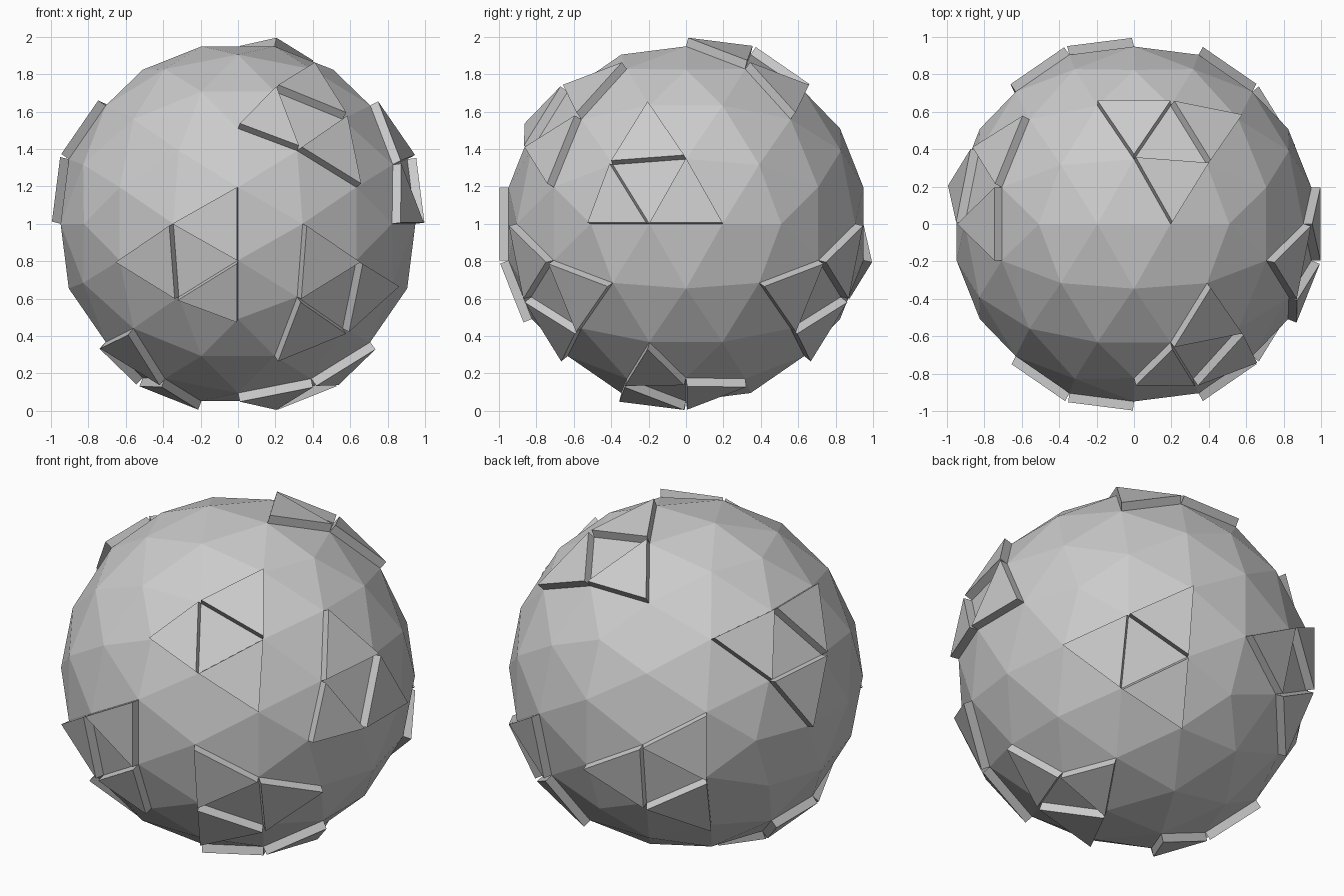
import bpy, bmesh
from itertools import combinations
from mathutils import Vector

if "Cube" in bpy.data.objects:
    bpy.data.objects.remove(bpy.data.objects["Cube"])

R = 0.9685      # radius of the faceted ball
T = 0.0487      # how far each plate stands out
PHI = (1 + 5 ** 0.5) / 2

# Icosahedron corners with its two-fold axes on x, y and z
corners = []
for a in (-1, 1):
    for b in (-PHI, PHI):
        corners += [Vector((0, b, a)), Vector((b, a, 0)), Vector((a, 0, b))]


def linked(p, q):
    return abs((p - q).length - 2) < 0.01


# Each triangle is split in three per edge and pushed out to the sphere
points = list(corners)
for p, q in combinations(corners, 2):
    if linked(p, q):
        points += [(2 * p + q) / 3, (p + 2 * q) / 3]
for p, q, r in combinations(corners, 3):
    if linked(p, q) and linked(q, r) and linked(p, r):
        points.append((p + q + r) / 3)

bm = bmesh.new()
for p in points:
    bm.verts.new(p.normalized() * R)
bmesh.ops.convex_hull(bm, input=bm.verts[:])
bmesh.ops.recalc_face_normals(bm, faces=bm.faces[:])
bm.faces.ensure_lookup_table()

# Sunken facets: the three facets around each one are raised
sunken = [(-.22, -.90, -.20), (.36, -.67, .55), (.50, -.70, -.38),
          (.90, -.20, .22), (.20, .43, .81), (-.81, .20, .43),
          (.50, .70, -.38), (.37, -.10, -.87), (-.54, -.17, -.76),
          (-.43, .81, -.20)]
raised = set()
for d in sunken:
    d = Vector(d).normalized()
    middle = max(bm.faces, key=lambda f: f.calc_center_median().normalized().dot(d))
    for e in middle.edges:
        raised.update(f for f in e.link_faces if f is not middle)

# Raise every plate straight along its own normal
out = bmesh.ops.extrude_discrete_faces(bm, faces=list(raised))
for f in out["faces"]:
    f.normal_update()
    bmesh.ops.translate(bm, verts=f.verts[:], vec=f.normal * T)

bmesh.ops.translate(bm, verts=bm.verts[:], vec=(0, 0, 1))
mesh = bpy.data.meshes.new("faceted_ball")
bm.to_mesh(mesh)
bm.free()
ball = bpy.data.objects.new("faceted_ball", mesh)
bpy.context.collection.objects.link(ball)
